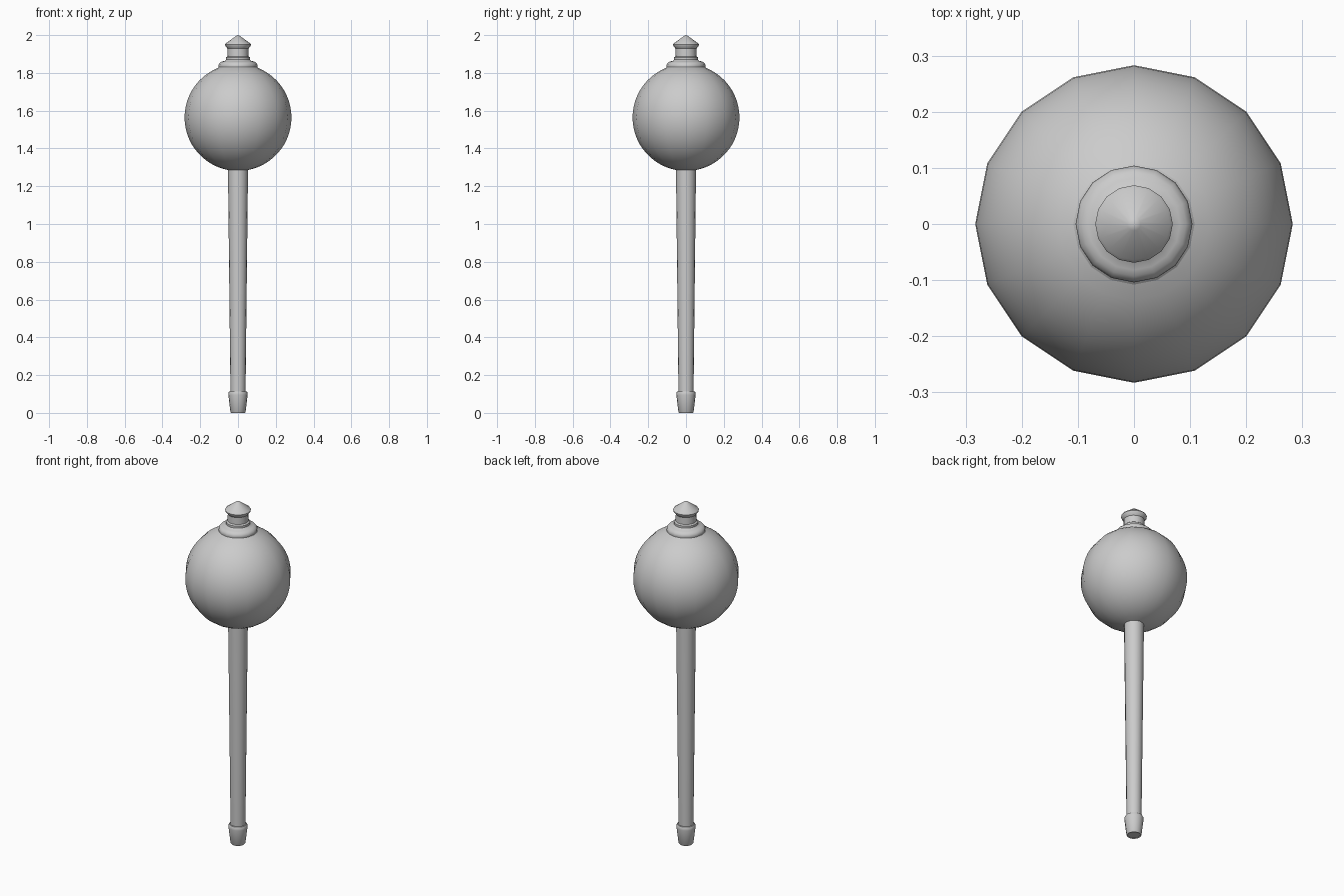
import bpy, bmesh
from math import sin, cos, pi, radians, asin

if "Cube" in bpy.data.objects:
    bpy.data.objects.remove(bpy.data.objects["Cube"])

SIDES = 16


def lathe(name, profile, angle=40):
    """Spin a (radius, z) profile, listed bottom to top, around z."""
    bm = bmesh.new()
    rings = []
    for r, z in profile:
        if r == 0:
            rings.append([bm.verts.new((0, 0, z))] * SIDES)
        else:
            rings.append([bm.verts.new((r * cos(2 * pi * i / SIDES), r * sin(2 * pi * i / SIDES), z))
                          for i in range(SIDES)])
    for low, high in zip(rings, rings[1:]):
        for i in range(SIDES):
            j = (i + 1) % SIDES
            corners = dict.fromkeys((low[i], low[j], high[j], high[i]))
            bm.faces.new(list(corners))
    mesh = bpy.data.meshes.new(name)
    bm.to_mesh(mesh)
    bm.free()
    obj = bpy.data.objects.new(name, mesh)
    bpy.context.collection.objects.link(obj)
    bpy.ops.object.select_all(action='DESELECT')
    obj.select_set(True)
    bpy.context.view_layer.objects.active = obj
    bpy.ops.object.shade_smooth_by_angle(angle=radians(angle))
    return obj


# round head, open where it meets the handle and the collar
R, CZ = 0.283, 1.564
start, end = asin(0.053 / R), pi - asin(0.108 / R)
ball = []
for k in range(25):
    a = start + (end - start) * k / 24
    ball.append((R * sin(a), CZ - R * cos(a)))
lathe("head", ball)

# flared butt of the handle
lathe("pommel", [(0, 0.004), (0.034, 0.004), (0.037, 0), (0.040, 0.004), (0.051, 0.095),
                 (0.051, 0.105), (0.047, 0.114), (0.040, 0.114)])

# tapered shaft
lathe("handle", [(0.040, 0.114), (0.053, ball[0][1])])

# rounded collar on top of the head
lathe("collar", [ball[-1], (0.103, 1.830), (0.104, 1.839), (0.101, 1.848), (0.093, 1.856),
                 (0.082, 1.861), (0.070, 1.864), (0.064, 1.870)])

# neck and pointed finial
lathe("finial", [(0.064, 1.870), (0.064, 1.882), (0.056, 1.888), (0.055, 1.928),
                 (0.067, 1.942), (0.069, 1.950), (0.064, 1.957), (0.012, 1.994), (0, 2.0)])
